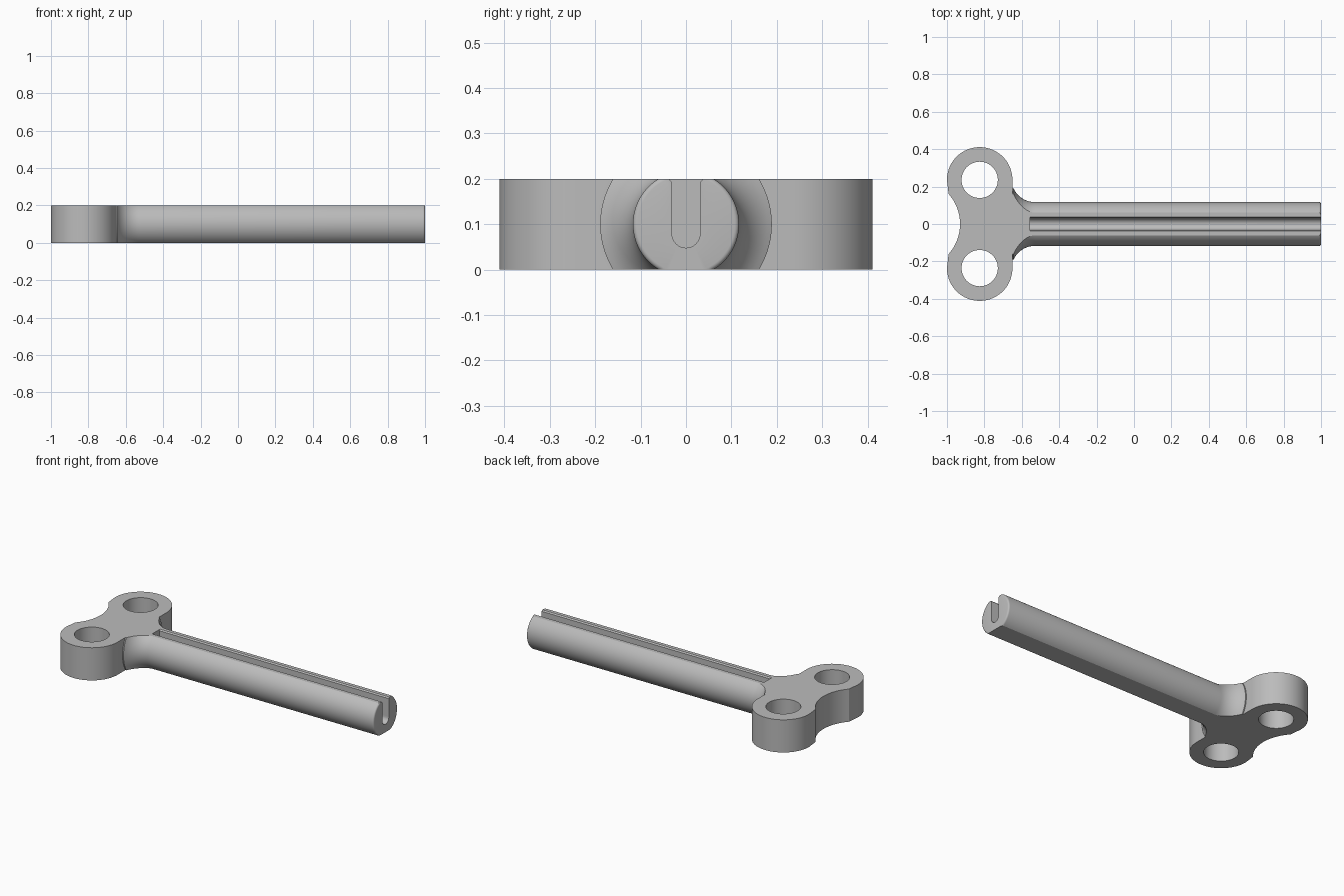
import bpy, bmesh, math
from mathutils import Vector

if "Cube" in bpy.data.objects:
    bpy.data.objects.remove(bpy.data.objects["Cube"])

H = 0.2                      # overall thickness
RING_X, RING_Y, RING_R, HOLE_R = -0.825, 0.236, 0.175, 0.097
SHAFT_R = 0.117

steel = bpy.data.materials.new("grey steel")
steel.diffuse_color = (0.5, 0.5, 0.5, 1)
steel.use_nodes = True
steel.node_tree.nodes["Principled BSDF"].inputs["Base Color"].default_value = steel.diffuse_color


def make(name, bm):
    bmesh.ops.recalc_face_normals(bm, faces=bm.faces)
    me = bpy.data.meshes.new(name)
    bm.to_mesh(me)
    bm.free()
    me.materials.append(steel)
    ob = bpy.data.objects.new(name, me)
    bpy.context.collection.objects.link(ob)
    return ob


def prism(name, points, offset):
    """Extrude a closed outline along a vector."""
    bm = bmesh.new()
    face = bm.faces.new([bm.verts.new(p) for p in points])
    ext = bmesh.ops.extrude_face_region(bm, geom=[face])
    verts = [g for g in ext["geom"] if isinstance(g, bmesh.types.BMVert)]
    bmesh.ops.translate(bm, verts=verts, vec=Vector(offset))
    return make(name, bm)


def arc(cx, cy, r, a0, a1, n):
    return [(cx + r * math.cos(math.radians(a0 + (a1 - a0) * i / n)),
             cy + r * math.sin(math.radians(a0 + (a1 - a0) * i / n)))
            for i in range(n + 1)]


def boolean(ob, tool, op):
    mod = ob.modifiers.new(op, 'BOOLEAN')
    mod.operation, mod.object, mod.solver = op, tool, 'EXACT'
    bpy.context.view_layer.objects.active = ob
    bpy.ops.object.modifier_apply(modifier=mod.name)
    bpy.data.objects.remove(tool)


# Handle: two rings joined by a web with a concave back edge
half = arc(RING_X, RING_Y, RING_R, 0, 180, 40)
scoop = arc(-1.171, 0, 0.241, 45, 0, 14)
scoop = [p for p in scoop if p[0] >= -1 + 1e-4]
upper = half + scoop
lower = [(x, -y) for x, y in reversed(upper[:-1])]
key = prism("winding_key", [(x, y, -0.05) for x, y in upper + lower],
            (0, 0, H + 0.1))

# Shaft: lathed around x, flaring into the handle, softened at the tip
flare = [(x, y) for x, y in arc(-0.53, SHAFT_R + 0.125, 0.125, 205, 270, 12)]
profile = [(-0.7, 0), (-0.7, flare[0][1])] + flare
profile += arc(0.99, SHAFT_R - 0.01, 0.01, 90, 0, 4) + [(1, 0)]
bm = bmesh.new()
verts = [bm.verts.new((x, 0, r)) for x, r in profile]
edges = [bm.edges.new(pair) for pair in zip(verts, verts[1:])]
bmesh.ops.spin(bm, geom=verts + edges, cent=(0, 0, 0), axis=(1, 0, 0),
               angle=math.tau, steps=72)
bmesh.ops.remove_doubles(bm, verts=bm.verts, dist=1e-5)
bmesh.ops.translate(bm, verts=bm.verts, vec=(0, 0, H / 2))
boolean(key, make("shaft", bm), 'UNION')

# Flatten top and bottom to the slab thickness
slab = prism("slab", [(-2, -1, 0), (2, -1, 0), (2, 1, 0), (-2, 1, 0)], (0, 0, H))
boolean(key, slab, 'INTERSECT')

# Round-bottomed groove along the shaft, with eased upper lips
w = 0.031
groove = arc(0, 0.048 + w, w, 180, 360, 16)
groove += [(w, H - 0.007), (w + 0.007, H), (w + 0.007, 0.3),
           (-w - 0.007, 0.3), (-w - 0.007, H), (-w, H - 0.007)]
boolean(key, prism("groove", [(-0.555, y, z) for y, z in groove], (2, 0, 0)),
        'DIFFERENCE')

# Ring holes
for side in (1, -1):
    circle = arc(RING_X, side * RING_Y, HOLE_R, 0, 360, 48)[:-1]
    boolean(key, prism("hole", [(x, y, -0.1) for x, y in circle], (0, 0, 0.5)),
            'DIFFERENCE')

# Smooth curved walls, keep crisp edges
bpy.ops.object.select_all(action='DESELECT')
key.select_set(True)
bpy.context.view_layer.objects.active = key
bpy.ops.object.shade_smooth_by_angle(angle=math.radians(30))
